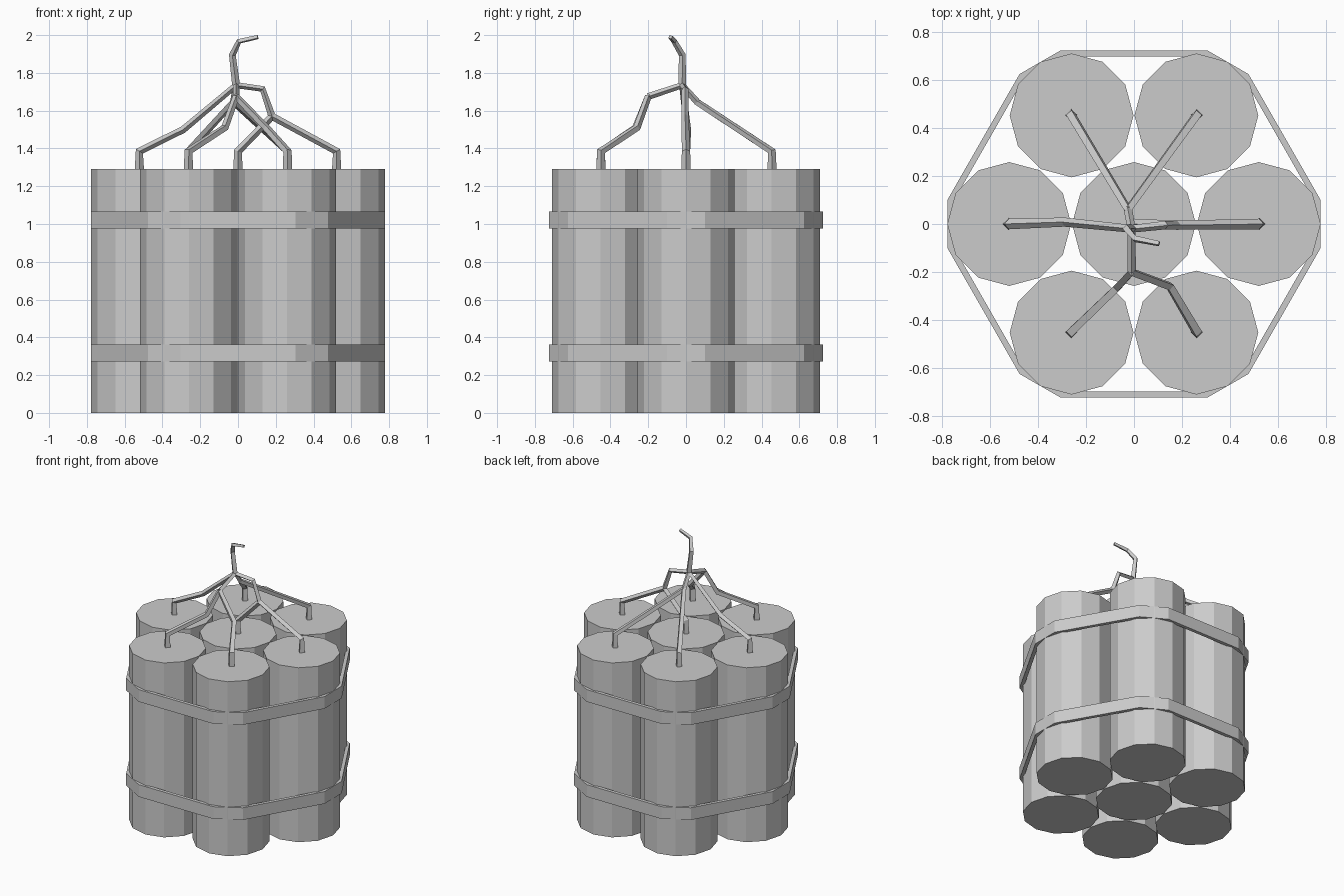
import bpy, bmesh, math
from mathutils import Vector

if "Cube" in bpy.data.objects:
    bpy.data.objects.remove(bpy.data.objects["Cube"])

R, H, PITCH = 0.258, 1.29, 0.52


def mesh_object(name, bm):
    bmesh.ops.recalc_face_normals(bm, faces=bm.faces)
    me = bpy.data.meshes.new(name)
    bm.to_mesh(me)
    bm.free()
    ob = bpy.data.objects.new(name, me)
    bpy.context.collection.objects.link(ob)
    return ob


def stick(name, x, y):
    bpy.ops.mesh.primitive_cylinder_add(vertices=12, radius=R, depth=H,
                                        location=(x, y, H / 2))
    bpy.context.object.name = name


def strap(name, z0, z1):
    # corner points of the band: two per outer stick
    outer = [(0.778, 0.1), (0.477, 0.625), (0.305, 0.724)]
    outer += [(-x, y) for x, y in reversed(outer)]
    outer += [(-x, -y) for x, y in outer]
    bm = bmesh.new()
    rings = []
    for x, y in outer:
        d = Vector((x, y)).normalized() * 0.027
        rings.append([bm.verts.new(p) for p in (
            (x, y, z0), (x, y, z1), (x - d.x, y - d.y, z1), (x - d.x, y - d.y, z0))])
    for i, a in enumerate(rings):
        b = rings[(i + 1) % len(rings)]
        for j in range(4):
            k = (j + 1) % 4
            bm.faces.new((a[j], b[j], b[k], a[k]))
    mesh_object(name, bm)


def fuse(name, pts, r0=0.025, r1=0.016):
    cu = bpy.data.curves.new(name, 'CURVE')
    cu.dimensions = '3D'
    cu.bevel_depth = 1.0
    cu.bevel_resolution = 0
    cu.use_fill_caps = True
    sp = cu.splines.new('POLY')
    sp.points.add(len(pts) - 1)
    sp.use_smooth = False
    for i, p in enumerate(pts):
        sp.points[i].co = (*p, 1)
        sp.points[i].radius = r0 + (r1 - r0) * i / (len(pts) - 1)
    ob = bpy.data.objects.new(name, cu)
    bpy.context.collection.objects.link(ob)


# Seven sticks: one in the middle, six around it
stick("stick_centre", 0, 0)
for i in range(6):
    a = math.radians(60 * i)
    stick(f"stick_{i + 1}", PITCH * math.cos(a), PITCH * math.sin(a) * 1.005)

# Two bands holding the bundle
strap("strap_lower", 0.272, 0.362)
strap("strap_upper", 0.975, 1.065)

# Fuses meeting in a knot above the bundle
knot = (-0.01, -0.02, 1.735)
fork_right = (0.18, -0.005, 1.57)
fork_back = (-0.025, 0.06, 1.645)
fork_front = (-0.01, -0.2, 1.675)


def start(x, y):
    return [(x, y, H - 0.01), (x, y, 1.385)]


fuse("fuse_left", start(-0.522, 0) + [(-0.29, 0.008, 1.5), knot])
fuse("fuse_right", start(0.522, 0) + [fork_right], r1=0.019)
fuse("fuse_centre", start(0, 0) + [fork_right], r1=0.019)
fuse("fuse_right_join", [fork_right, (0.13, -0.005, 1.715), knot], 0.019)
for side, s in (("left", -1), ("right", 1)):
    fuse(f"fuse_back_{side}", start(s * 0.262, 0.455) + [fork_back], r1=0.018)
fuse("fuse_back_join", [fork_back, knot], 0.018)
fuse("fuse_front_left", start(-0.262, -0.45) + [(-0.07, -0.265, 1.51), fork_front], r1=0.018)
fuse("fuse_front_right", start(0.262, -0.45) + [(0.15, -0.26, 1.51), fork_front], r1=0.018)
fuse("fuse_front_join", [fork_front, knot], 0.018)

# Main fuse stem
fuse("fuse_main", [knot, (-0.03, -0.02, 1.895), (0.005, -0.062, 1.967), (0.105, -0.082, 1.99)],
     0.021, 0.012)
